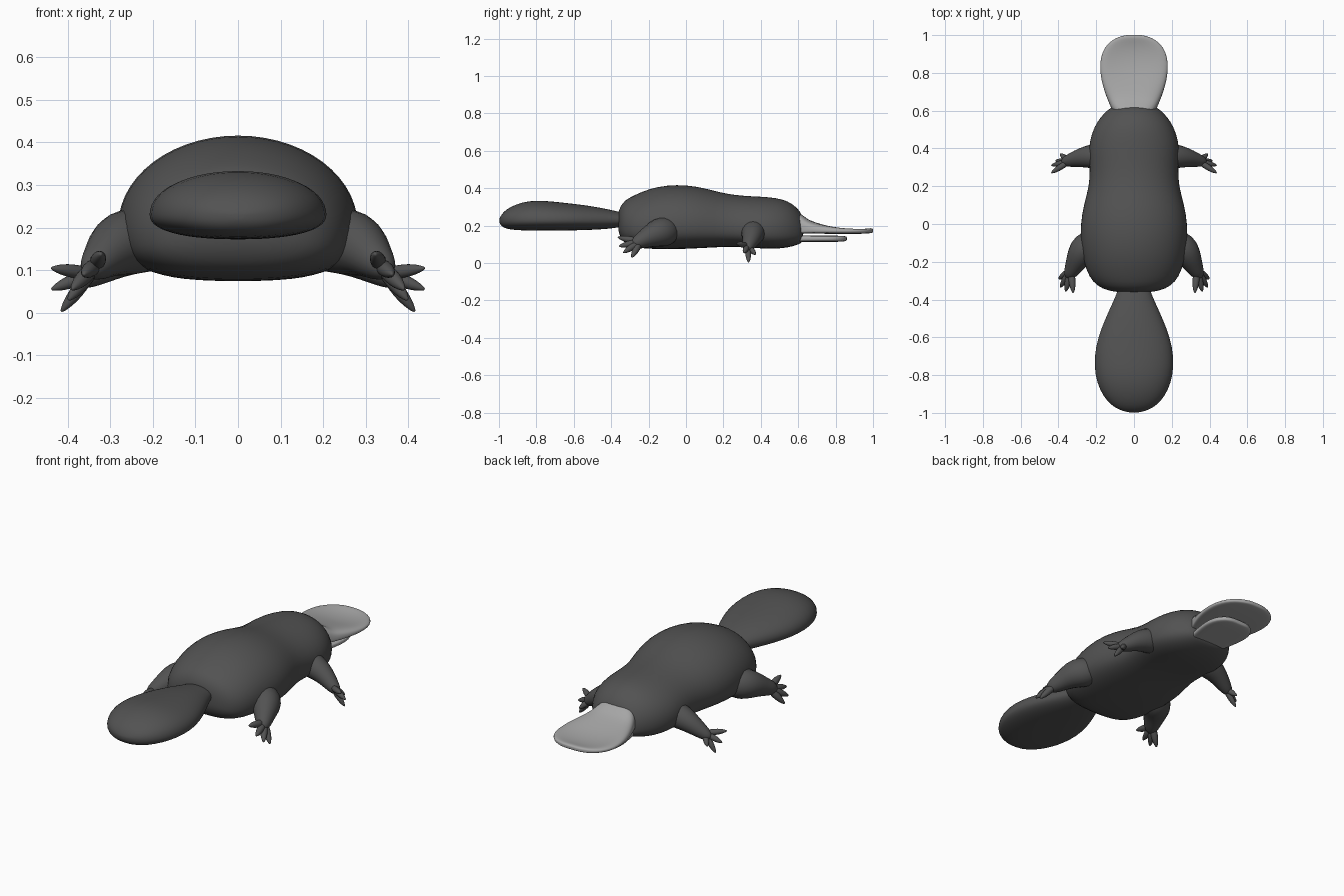
import bpy, bmesh, math
from mathutils import Vector


def material(name, v):
    m = bpy.data.materials.new(name)
    m.diffuse_color = (v, v, v, 1)
    return m


FUR = material("dark grey fur", 0.085)
BILL = material("light grey bill", 0.38)


def loft(name, parts, mat, mirror=False, subdiv=1):
    """Skin each list of rings into a closed form; join all of them in one object."""
    bm = bmesh.new()
    for rings in parts:
        loops = [[bm.verts.new(p) for p in r] for r in rings]
        n = len(loops[0])
        for a, b in zip(loops, loops[1:]):
            for i in range(n):
                j = (i + 1) % n
                bm.faces.new((a[i], a[j], b[j], b[i]))
        # close both ends with a fan
        for loop in (loops[0], loops[-1]):
            c = bm.verts.new(sum((v.co for v in loop), Vector()) / n)
            for i in range(n):
                bm.faces.new((loop[i], loop[(i + 1) % n], c))
    bmesh.ops.recalc_face_normals(bm, faces=bm.faces)
    me = bpy.data.meshes.new(name)
    bm.to_mesh(me)
    bm.free()
    me.materials.append(mat)
    for p in me.polygons:
        p.use_smooth = True
    ob = bpy.data.objects.new(name, me)
    bpy.context.collection.objects.link(ob)
    if mirror:
        ob.modifiers.new("Mirror", 'MIRROR').use_mirror_merge = False
    s = ob.modifiers.new("Subdivision", 'SUBSURF')
    s.levels = s.render_levels = subdiv
    return ob


def power(c, e):
    return math.copysign(abs(c) ** (2 / e), c)


def section(y, w, top, bottom, mid, e_top=2.0, e_low=2.0, dish=0.0, n=28):
    """Upright cross-section: widest at height mid, own roundness above and below."""
    ring = []
    for i in range(n):
        a = 2 * math.pi * i / n
        c, s = math.cos(a), math.sin(a)
        e = e_top if s >= 0 else e_low
        x = w * power(c, e)
        z = mid + (top - mid if s >= 0 else mid - bottom) * power(s, e)
        if s > 0:
            z -= dish * max(0, 1 - (x / w / 0.85) ** 2)
        ring.append((x, y, z))
    return ring


def tube(points, n=10):
    """Rings around a path of (x, y, z, radius)."""
    ps = [Vector(p[:3]) for p in points]
    rings = []
    for i, p in enumerate(ps):
        d = (ps[min(i + 1, len(ps) - 1)] - ps[max(i - 1, 0)]).normalized()
        u = d.cross(Vector((0, 0, 1))).normalized()
        v = d.cross(u)
        r = points[i][3]
        rings.append([p + r * (math.cos(t) * u + math.sin(t) * v)
                      for t in (2 * math.pi * k / n for k in range(n))])
    return rings


def toe(root, tip, r):
    """Swollen toe that narrows to a claw."""
    a, b = Vector(root), Vector(tip)
    return tube([(*a.lerp(b, t), r * k) for t, k in
                 ((0, 0.8), (0.3, 1.05), (0.6, 1.0), (0.85, 0.65), (1, 0.2))], 8)


# Body: y, half width, top, bottom
body = [(-0.362, 0.08, 0.27, 0.17), (-0.352, 0.14, 0.30, 0.14), (-0.33, 0.195, 0.335, 0.105),
        (-0.28, 0.24, 0.362, 0.083), (-0.2, 0.268, 0.398, 0.075), (-0.1, 0.283, 0.418, 0.073),
        (0.0, 0.285, 0.419, 0.075), (0.1, 0.268, 0.402, 0.08), (0.2, 0.238, 0.373, 0.086),
        (0.3, 0.234, 0.360, 0.086), (0.4, 0.243, 0.356, 0.077), (0.48, 0.226, 0.35, 0.075),
        (0.545, 0.195, 0.333, 0.082), (0.59, 0.155, 0.30, 0.095), (0.615, 0.125, 0.268, 0.105),
        (0.625, 0.10, 0.24, 0.12)]
loft("body", [[section(y, w, t, b, b + 0.38 * (t - b), 2.0, 2.8) for y, w, t, b in body]], FUR)

# Broad flat tail
tail = [(-0.3, 0.07, 0.26, 0.20), (-0.36, 0.088, 0.275, 0.19), (-0.42, 0.115, 0.288, 0.182),
        (-0.5, 0.152, 0.304, 0.177), (-0.6, 0.192, 0.317, 0.174), (-0.7, 0.212, 0.328, 0.172),
        (-0.8, 0.208, 0.337, 0.172), (-0.88, 0.182, 0.325, 0.174), (-0.94, 0.142, 0.300, 0.178),
        (-0.975, 0.098, 0.275, 0.188), (-0.992, 0.055, 0.25, 0.203), (-0.998, 0.02, 0.235, 0.218)]
loft("tail", [[section(y, w, t, b, 0.23, 2.1, 2.3) for y, w, t, b in tail]], FUR)

# Upper bill: flat, dished inside a raised rim
upper = [(0.58, 0.11, 0.275, 0.155, 0), (0.62, 0.123, 0.262, 0.156, 0),
         (0.65, 0.137, 0.232, 0.157, 0), (0.7, 0.156, 0.217, 0.157, 0.003),
         (0.76, 0.173, 0.205, 0.156, 0.008), (0.82, 0.181, 0.194, 0.155, 0.012),
         (0.88, 0.178, 0.188, 0.155, 0.013), (0.93, 0.159, 0.187, 0.156, 0.011),
         (0.965, 0.128, 0.187, 0.157, 0.005), (0.985, 0.095, 0.187, 0.159, 0),
         (0.997, 0.058, 0.185, 0.162, 0), (1.001, 0.03, 0.18, 0.167, 0)]
loft("upper_bill", [[section(y, w, t, b, 0.172, 3.0, 4.0, d) for y, w, t, b, d in upper]], BILL)

# Lower bill
lower = [(0.57, 0.10, 0.145, 0.112), (0.62, 0.112, 0.148, 0.112), (0.7, 0.128, 0.147, 0.113),
         (0.76, 0.132, 0.146, 0.113), (0.81, 0.12, 0.146, 0.113), (0.845, 0.09, 0.145, 0.115),
         (0.86, 0.055, 0.141, 0.119)]
loft("lower_bill", [[section(y, w, t, b, 0.13, 4, 4) for y, w, t, b in lower]], BILL)

# Front legs with spread toes
loft("front_legs", [tube([(0.14, 0.36, 0.18, 0.07), (0.2, 0.36, 0.165, 0.073),
                          (0.26, 0.355, 0.145, 0.06), (0.31, 0.345, 0.115, 0.046),
                          (0.345, 0.335, 0.092, 0.036), (0.37, 0.33, 0.078, 0.026),
                          (0.38, 0.327, 0.072, 0.012)])], FUR, True)
loft("front_toes", [toe((0.345, 0.33, 0.092), tip, 0.017) for tip in
                    ((0.438, 0.27, 0.105), (0.438, 0.31, 0.055),
                     (0.415, 0.335, 0.003), (0.39, 0.372, 0.045))], FUR, True)

# Rear legs with back-turned toes
loft("rear_legs", [tube([(0.18, -0.08, 0.17, 0.06), (0.235, -0.105, 0.17, 0.085),
                         (0.275, -0.145, 0.163, 0.083), (0.3, -0.19, 0.145, 0.065),
                         (0.32, -0.23, 0.125, 0.05), (0.34, -0.265, 0.108, 0.038),
                         (0.35, -0.285, 0.098, 0.018)])], FUR, True)
loft("rear_toes", [toe((0.333, -0.245, 0.113), tip, 0.02) for tip in
                   ((0.322, -0.365, 0.138), (0.362, -0.358, 0.09),
                    (0.39, -0.335, 0.055), (0.398, -0.29, 0.03))], FUR, True)
